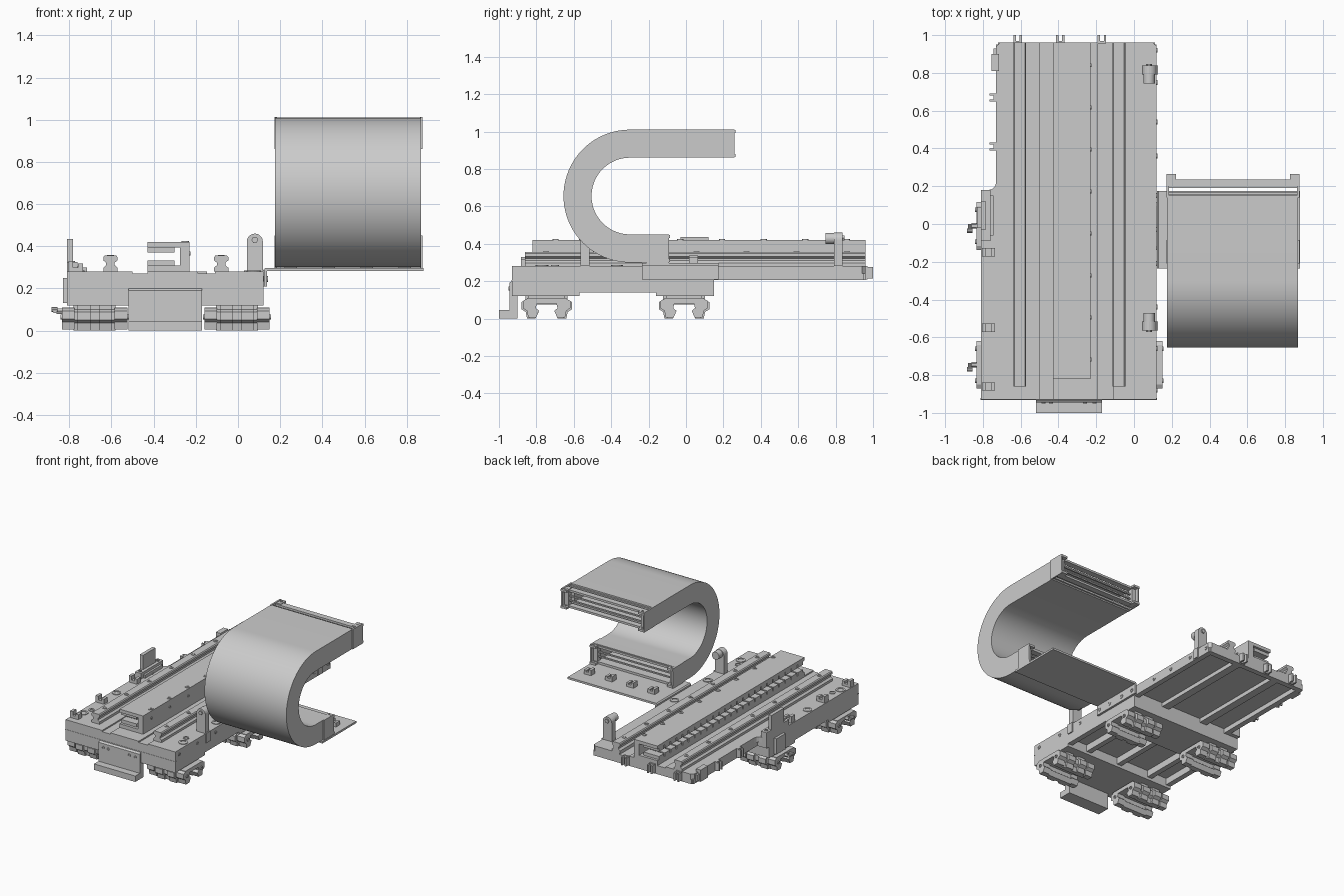
import bpy, bmesh, math
from mathutils import Vector

if "Cube" in bpy.data.objects:
    bpy.data.objects.remove(bpy.data.objects["Cube"])


def finish(name, bm, bevel=0.0, smooth=False):
    bmesh.ops.recalc_face_normals(bm, faces=bm.faces)
    me = bpy.data.meshes.new(name)
    bm.to_mesh(me)
    bm.free()
    ob = bpy.data.objects.new(name, me)
    bpy.context.collection.objects.link(ob)
    if bevel:
        m = ob.modifiers.new("bevel", 'BEVEL')
        m.width, m.segments = bevel, 2
    if smooth:
        bpy.ops.object.select_all(action='DESELECT')
        ob.select_set(True)
        bpy.context.view_layer.objects.active = ob
        bpy.ops.object.shade_smooth_by_angle(angle=math.radians(35))
    return ob


def prism(name, pts, axis, a, b, **kw):
    """Extrude a 2D profile along an axis; x takes (y,z), y takes (x,z), z takes (x,y)."""
    i = 'xyz'.index(axis)
    bm = bmesh.new()

    def ring(t):
        out = []
        for p in pts:
            c = list(p)
            c.insert(i, t)
            out.append(bm.verts.new(c))
        return out
    r0, r1 = ring(a), ring(b)
    n = len(pts)
    bm.faces.new(r0)
    bm.faces.new(r1)
    for k in range(n):
        bm.faces.new((r0[k], r0[(k + 1) % n], r1[(k + 1) % n], r1[k]))
    return finish(name, bm, **kw)


def box(name, x0, x1, y0, y1, z0, z1, **kw):
    return prism(name, [(x0, y0), (x1, y0), (x1, y1), (x0, y1)], 'z', z0, z1, **kw)


def cyl(name, u, v, r, axis, a, b, n=20):
    pts = [(u + r * math.cos(2 * math.pi * k / n), v + r * math.sin(2 * math.pi * k / n)) for k in range(n)]
    return prism(name, pts, axis, a, b, smooth=n > 8)


def screw(name, u, v, r, axis, t, d):
    """Collared socket: a ring standing d proud of the surface at t."""
    n = 16
    bm = bmesh.new()
    i = 'xyz'.index(axis)
    rings = []
    for rad, h in ((r, 0), (r, d), (r * .6, d), (r * .6, d * .2)):
        row = []
        for k in range(n):
            c = [u + rad * math.cos(2 * math.pi * k / n), v + rad * math.sin(2 * math.pi * k / n)]
            c.insert(i, t + h)
            row.append(bm.verts.new(c))
        rings.append(row)
    for p, q in zip(rings, rings[1:]):
        for k in range(n):
            bm.faces.new((p[k], p[(k + 1) % n], q[(k + 1) % n], q[k]))
    bm.faces.new(rings[0])
    bm.faces.new(rings[-1])
    return finish(name, bm)


# base plate with a stepped left edge and rounded rear corners
R = [(math.cos(math.radians(a)), math.sin(math.radians(a))) for a in (0, 30, 60, 90)]
left = [(-.81, .18)] + [(-.77 + .04 * s, .22 - .04 * c) for c, s in R] + [(-.73, .94), (-.71, .96)]
prism("base_plate", [(-.81, -.93), (.12, -.93), (.12, .94), (.10, .96)] + left[::-1], 'z', .24, .27)
prism("left_land", [(-.81, -.93), (-.5, -.93), (-.5, .96)] + left[::-1], 'z', .27, .28)
box("centre_land", -.43, -.19, -.93, .96, .27, .28)
prism("right_land", [(-.11, -.93), (.12, -.93), (.12, .94), (.10, .96), (-.11, .96)], 'z', .27, .28)

# underside rim and ribs of the rear half
box("right_rim", .08, .12, .15, .95, .205, .24)
box("left_rim", -.73, -.69, .15, .95, .205, .24)
box("rear_rim", -.72, .11, .92, .96, .205, .24)
for x in (-.50, -.16):
    box("rear_rib", x - .03, x + .03, .15, .92, .21, .24)

# deep front block: two cross pads tied by walls
box("front_pad", -.81, .12, -.93, -.57, .12, .24)
box("middle_pad", -.81, .12, -.16, .15, .12, .24)
box("left_step_rim", -.81, -.70, .15, .18, .205, .24)
for x in (-.79, -.62, -.345, -.07, .10):
    box("block_wall", x - .02, x + .02, -.57, -.16, .14, .24)
box("block_web", -.81, .12, -.57, -.16, .19, .24)
box("front_seam", -.812, .122, -.932, -.92, .2, .206)

# side wall bolts
for y in (-.88, -.66, -.44, -.21, -.03, .15, .36, .54, .75, .92):
    screw("side_bolt", y, .245, .013, 'x', .12, .004)

# guide rails with waisted section
half = [(.034, .28), (.034, .298), (.02, .31), (.02, .322), (.034, .333), (.034, .348), (.028, .355)]
for x in (-.605, -.08):
    prism("guide_rail", [(x + a, z) for a, z in half] + [(x - a, z) for a, z in half[::-1]], 'y', -.86, .96)
    for k in range(7):
        screw("rail_bolt", x, .86 - .268 * k, .016, 'z', .355, .004)

# magnet track, a C channel open to the left
prism("magnet_channel", [(-.43, .28), (-.23, .28), (-.23, .42), (-.43, .42), (-.43, .395),
                         (-.275, .395), (-.275, .308), (-.43, .308)], 'y', -.82, .96)
for k in range(24):
    y = -.80 + k * .073
    for z in (.308, .37):
        box("magnet", -.43, -.30, y, y + .062, z, z + .025)
for k in range(8):
    screw("track_bolt", -.25, .86 - .2225 * k, .017, 'z', .42, .004)
    screw("track_side_bolt", .84 - .2225 * k, .365, .01, 'x', -.23, .004)

# carriages under the block, grooved to run along x
sec = [(.055, .075), (.062, .05), (.043, .035), (.06, 0), (.105, 0), (.112, .035),
       (.135, .05), (.135, .088), (.112, .1), (.112, .125)]
full = sec + [(-a, z) for a, z in sec[::-1]]
cap = [(a * .94, min(z + .006, .11)) for a, z in full]
mid = [(a * (.86 if abs(a) > .1 else 1), z) for a, z in full]
for cx, sgn in ((-.68, -1), (-.005, 1)):
    for cy in (-.745, -.01):
        def at(s):
            return [(cy + a, z) for a, z in s]
        prism("carriage_body", at(mid), 'x', cx - .10, cx + .10)
        for s in (-1, 1):
            prism("carriage_cap", at(cap), 'x', cx + s * .095, cx + s * .155)
            prism("carriage_shoulder", at(full), 'x', cx + s * .02, cx + s * .08)
            for dy in (-.085, .085):
                screw("cap_screw", cy + dy, .065, .012, 'x', cx + s * .155, s * .006)
    # grease fittings on the left carriages
for cy in (-.745, -.01):
    cyl("grease_fitting", cy, .092, .015, 'x', -.86, -.83, 6)
    cyl("grease_nozzle", -.868, .092, .01, 'y', cy - .035, cy + .01, 10)
    cyl("grease_tip", cy - .025, .1, .012, 'x', -.885, -.855, 10)

# front L bracket
prism("front_bracket", [(-.90, .20), (-.932, .20), (-.945, .19), (-.945, .045), (-1, .045), (-1, 0), (-.90, 0)],
      'x', -.52, -.17)
for x in (-.48, -.44, -.26, -.21):
    screw("bracket_bolt", x, .16, .011, 'y', -.945, -.004)
for x in (-.46, -.41, -.28, -.23):
    screw("foot_bolt", x, .025, .01, 'y', -.998, -.002)

# end stops: rounded upright with a bumper
for y, d in ((.815, -1), (-.54, 1)):
    arc = [(.08 + .038 * math.cos(math.pi * k / 10), .422 + .038 * math.sin(math.pi * k / 10)) for k in range(11)]
    prism("stop_upright", [(.042, .28), (.118, .28)] + arc, 'y', y - .023, y + .023)
    box("stop_mount", .115, .128, y - .023, y + .023, .21, .285)
    cyl("stop_bumper", .08, .428, .03, 'y', y, y + d * .07)
    cyl("stop_nut", .08, .43, .016, 'y', y, y - d * .032, 6)


# cable clips: base with two ears
def clip(x, y, z, w=.035, d=.022, h=.05):
    box("clip_base", x - w, x + w, y - d, y + d, z, z + .02)
    box("clip_ear", x - w, x - w * .35, y - d, y + d, z + .02, z + h)
    box("clip_ear", x + w * .35, x + w, y - d, y + d, z + .02, z + h * .75)


for y in (-.15, -.55, -.86):
    clip(-.77, y, .28)
for x in (-.615, -.39, -.17):
    box("rear_clip", x - .022, x + .022, .955, .97, .21, .28)
    for s in (-1, 1):
        box("rear_clip_ear", x + s * .022, x + s * .010, .965, 1.0, .215, .275)
for y in (.67, .41):
    box("side_clip", -.745, -.728, y - .022, y + .022, .21, .28)
    for s in (-1, 1):
        box("side_clip_ear", -.765, -.74, y + s * .022, y + s * .010, .215, .275)
box("side_sensor", -.755, -.715, .81, .90, .21, .30)
box("side_sensor_tab", -.745, -.73, .89, .93, .22, .27)

# left sensor mount
box("sensor_base", -.81, -.76, -.09, .18, .28, .325)
box("sensor_plate", -.81, -.783, -.03, .12, .325, .435)
box("sensor_shelf", -.79, -.745, -.06, .15, .28, .305)
for y in (-.06, .15):
    screw("sensor_bolt", -.785, y, .012, 'z', .325, .005)
box("sensor_side", -.83, -.81, -.02, .09, .13, .25)

# large deck plugs
for x, y, r in ((-.77, -.77, .034), (-.77, -.37, .032), (.075, -.37, .032), (.075, .03, .032),
                (-.75, -.70, .022), (.05, -.70, .022), (.075, -.77, .034), (-.77, .03, .03)):
    screw("deck_plug", x, y, r, 'z', .28, .005)

# cable chain shelf with a downturned flange
prism("chain_shelf", [(.122, .21), (.138, .21), (.138, .283), (.88, .283), (.88, .298), (.13, .298), (.122, .29)],
      'y', -.235, .175)
for y in (-.21, -.10, .03, .14):
    screw("flange_bolt", y, .245, .014, 'x', .138, .004)
for x in (.25, .43, .61, .79):
    clip(x, .04, .298, .03, .025, .04)

# cable chain: hollow rectangular section swept round a U
X0, X1, T, CY, CZ, RAD = .175, .868, .075, -.30, .655, .28
path = [(Vector((.15, CZ + RAD)), Vector((0, 1)))]
for k in range(41):
    a = math.pi / 2 + math.pi * k / 40
    nrm = Vector((math.cos(a), math.sin(a)))
    path.append((Vector((CY, CZ)) + nrm * RAD, nrm))
path.append((Vector((-.12, CZ - RAD)), Vector((0, -1))))
outer = [(X0, T), (X1, T), (X1, -T), (X0, -T)]
inner = [(X0 + .03, T - .018), (X1 - .03, T - .018), (X1 - .03, .018 - T), (X0 + .03, .018 - T)]
bm = bmesh.new()
rows = [[bm.verts.new((x, *(p + n * t))) for x, t in outer + inner] for p, n in path]
for p, q in zip(rows, rows[1:]):
    for o in (0, 4):
        for k in range(4):
            m = (k + 1) % 4
            bm.faces.new((p[o + k], p[o + m], q[o + m], q[o + k]))
for p in (rows[0], rows[-1]):
    for k in range(4):
        m = (k + 1) % 4
        bm.faces.new((p[k], p[m], p[4 + m], p[4 + k]))
finish("cable_chain", bm, smooth=True)

# chain end frames: side cheeks, crossbars and mounting ears
for y, z in ((.15, .86), (-.20, .298)):
    for x, s in ((.172, 1), (.876, -1)):
        box("frame_cheek", x, x + s * .012, y - .01, y + .11, z, z + .152)
        box("frame_post", x, x + s * .045, y + .05, y + .085, z + .005, z + .147)
        for dz in (.004, .132):
            box("frame_ear", x, x + s * .05, y + .05, y + .115, z + dz, z + dz + .016)
            screw("ear_bolt", x + s * .025, y + .09, .012, 'z', z + dz + .016, .003)
    for dz in (.006, .128):
        box("frame_bar", .18, .868, y + .04, y + .085, z + dz, z + dz + .016)
        box("frame_lip", .18, .868, y + .005, y + .018, z + dz, z + dz + .014)
    for dz in (.05, .085):
        box("strain_bar", .18, .868, y + .06, y + .072, z + dz, z + dz + .01)
